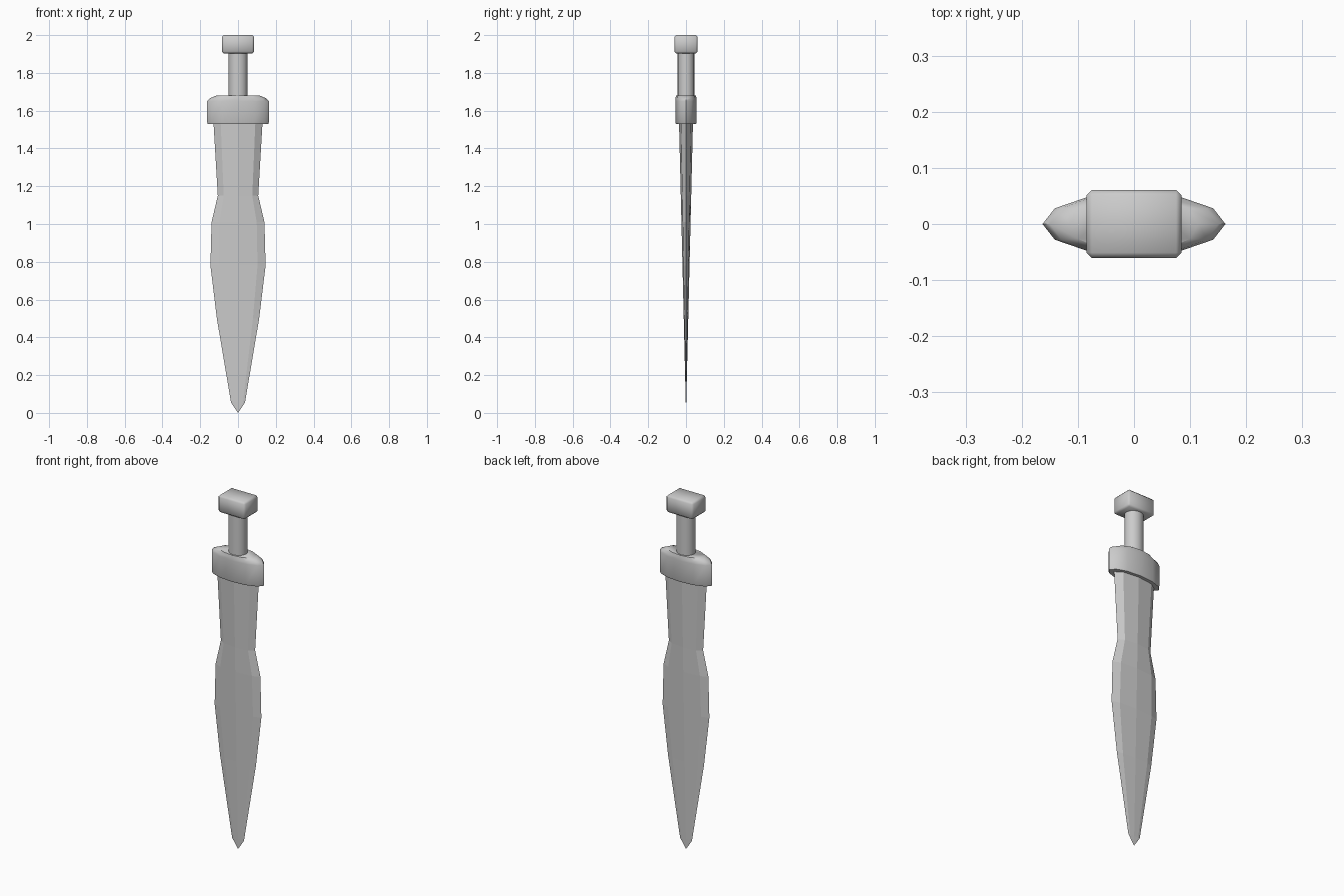
import bpy, bmesh
from math import sin, cos, pi, radians

if "Cube" in bpy.data.objects:
    bpy.data.objects.remove(bpy.data.objects["Cube"])


def loft(name, rings, sides, smooth=None):
    """Skin elliptical rings (half width x, half depth y, height z)."""
    bm = bmesh.new()
    loops = []
    for rx, ry, z in rings:
        loops.append([bm.verts.new((rx * cos(2 * pi * i / sides),
                                    ry * sin(2 * pi * i / sides), z))
                      for i in range(sides)])
    for a, b in zip(loops, loops[1:]):
        for i in range(sides):
            j = (i + 1) % sides
            bm.faces.new((a[i], a[j], b[j], b[i]))
    bm.faces.new(loops[0][::-1])
    bm.faces.new(loops[-1])
    bmesh.ops.remove_doubles(bm, verts=bm.verts, dist=1e-5)
    bmesh.ops.recalc_face_normals(bm, faces=bm.faces)
    return finish(name, bm, smooth)


def finish(name, bm, smooth):
    mesh = bpy.data.meshes.new(name)
    bm.to_mesh(mesh)
    bm.free()
    ob = bpy.data.objects.new(name, mesh)
    bpy.context.collection.objects.link(ob)
    if smooth:
        bpy.ops.object.select_all(action='DESELECT')
        ob.select_set(True)
        bpy.context.view_layer.objects.active = ob
        bpy.ops.object.shade_smooth_by_angle(angle=radians(smooth))
    return ob


# Leaf-shaped blade: eight-sided section, thinning evenly towards the point
outline = [(0.0, 0.0), (0.037, 0.055), (0.112, 0.50), (0.146, 0.78),
           (0.14, 1.01), (0.107, 1.15), (0.130, 1.54)]
loft("blade", [(w, 0.037 * z / 1.54, z) for w, z in outline], 8)

# Oval guard with pointed ends and a sloped top
loft("guard", [(0.160, 0.053, 1.53), (0.163, 0.056, 1.537),
               (0.163, 0.056, 1.65), (0.150, 0.0555, 1.665),
               (0.115, 0.053, 1.68)], 12, 35)

# Round grip
loft("grip", [(0.05, 0.045, 1.67), (0.05, 0.045, 1.91)], 16, 40)

# Block pommel with chamfered edges
bm = bmesh.new()
bmesh.ops.create_cube(bm, size=1)
bmesh.ops.scale(bm, vec=(0.17, 0.122, 0.097), verts=bm.verts)
bmesh.ops.translate(bm, vec=(0, 0, 1.9515), verts=bm.verts)
bmesh.ops.bevel(bm, geom=bm.edges[:], offset=0.01, segments=1, affect='EDGES')
finish("pommel", bm, 50)
